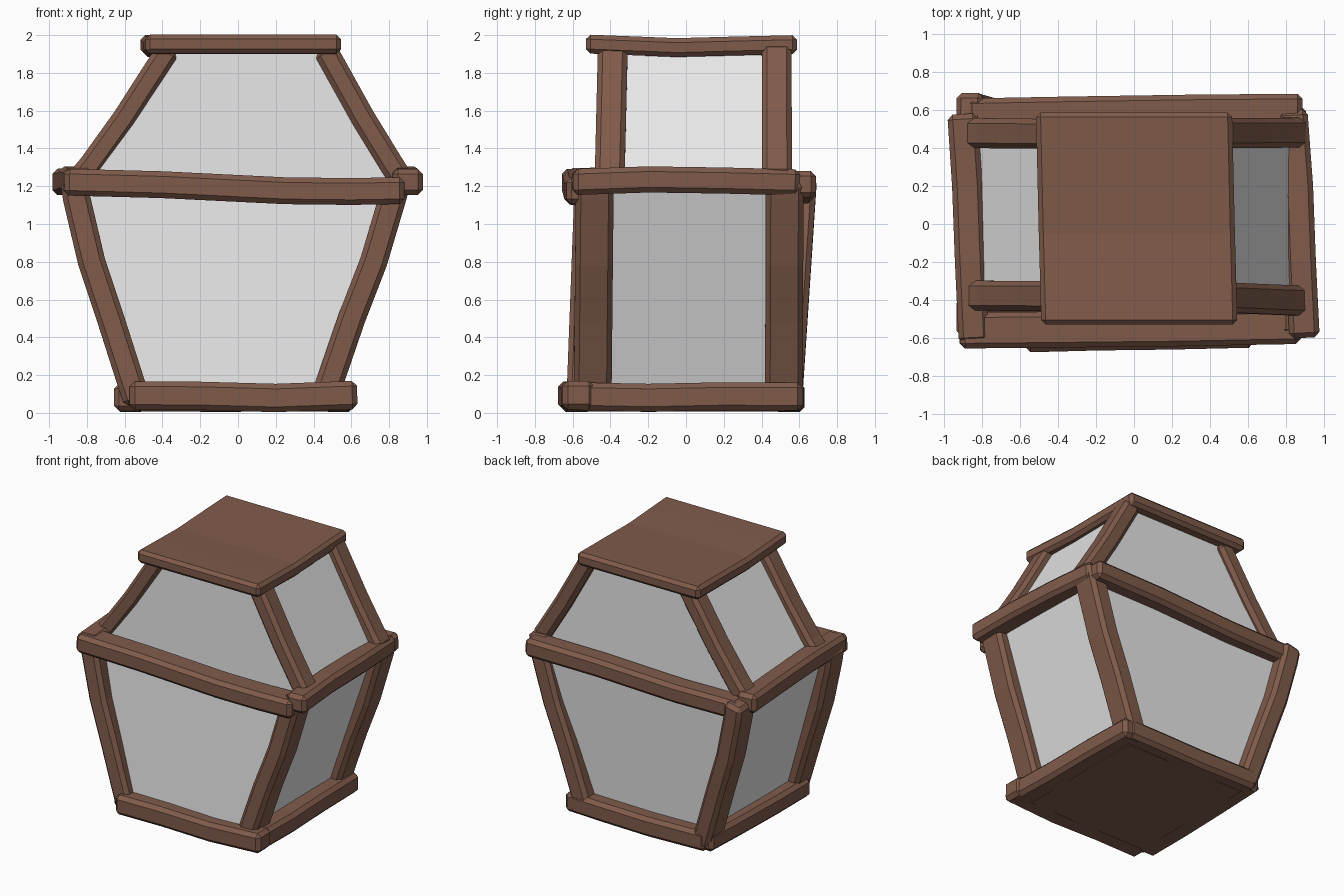
import bpy, bmesh
from mathutils import Vector

if "Cube" in bpy.data.objects:
    bpy.data.objects.remove(bpy.data.objects["Cube"])


def material(name, rgb):
    m = bpy.data.materials.new(name)
    m.diffuse_color = (*rgb, 1)
    m.use_nodes = True
    m.node_tree.nodes["Principled BSDF"].inputs["Base Color"].default_value = m.diffuse_color
    return m


WOOD = material("brown wood", (0.215, 0.105, 0.07))
GLASS = material("pale grey glass", (0.8, 0.8, 0.8))


def finish(name, bm, mat):
    bmesh.ops.recalc_face_normals(bm, faces=bm.faces)
    me = bpy.data.meshes.new(name)
    bm.to_mesh(me)
    bm.free()
    me.materials.append(mat)
    ob = bpy.data.objects.new(name, me)
    bpy.context.collection.objects.link(ob)
    return ob


def loft(name, rings, mat, caps=True):
    bm = bmesh.new()
    vs = [[bm.verts.new(p) for p in r] for r in rings]
    for a, b in zip(vs, vs[1:]):
        for i in range(4):
            j = (i + 1) % 4
            bm.faces.new((a[i], a[j], b[j], b[i]))
    if caps:
        bm.faces.new(vs[0])
        bm.faces.new(vs[-1])
    return finish(name, bm, mat)


def beam(name, pts, side, w, h, chamfer=0.027, upright=False):
    """Chamfered timber along a bent path; w is measured along side."""
    pts = [Vector(p) for p in pts]
    rings = []
    axis = Vector(side)
    main = (pts[-1] - pts[0]).normalized()
    for i, p in enumerate(pts):
        t = (pts[min(i + 1, len(pts) - 1)] - pts[max(i - 1, 0)]).normalized()
        t = (t + main).normalized()
        s = (axis - t * axis.dot(t)).normalized()
        u = t.cross(s)
        if upright:
            s, u = axis, Vector((0, 0, 1))
        rings.append([p + s * (a * w / 2) + u * (b * h / 2)
                      for a, b in ((-1, -1), (1, -1), (1, 1), (-1, 1))])
    ob = loft(name, rings, WOOD)
    mod = ob.modifiers.new("chamfer", 'BEVEL')
    mod.width = chamfer
    mod.segments = 1
    mod.limit_method = 'ANGLE'
    mod.angle_limit = 0.6
    return ob


X, Y = (1, 0, 0), (0, 1, 0)

# Roof slab, gently sagging from front to back
beam("roof_slab", [(0.028, -0.53, 1.953), (0.022, -0.3, 1.944), (0.015, -0.05, 1.934),
                   (0.008, 0.25, 1.942), (0, 0.588, 1.95)], X, 1.035, 0.1, 0.024, True)

# Middle band
beam("band_front", [(-0.92, -0.562, 1.222), (-0.4, -0.557, 1.208), (0.25, -0.55, 1.176),
                    (0.6, -0.543, 1.172), (0.88, -0.538, 1.177)], Y, 0.19, 0.142)
beam("band_back", [(-0.88, 0.58, 1.18), (-0.35, 0.59, 1.178), (0.3, 0.6, 1.205),
                   (0.89, 0.605, 1.21)], Y, 0.165, 0.14)
beam("band_left", [(-0.845, -0.625, 1.225), (-0.865, -0.2, 1.235), (-0.88, 0.2, 1.225),
                   (-0.905, 0.58, 1.222)], X, 0.16, 0.14)
beam("band_right", [(0.9, -0.6, 1.222), (0.88, -0.2, 1.236), (0.865, 0.2, 1.23),
                    (0.835, 0.6, 1.22)], X, 0.16, 0.138)

# Base frame
beam("base_front", [(-0.575, -0.595, 0.092), (-0.2, -0.585, 0.09), (0.2, -0.58, 0.079),
                    (0.63, -0.57, 0.095)], Y, 0.165, 0.15)
beam("base_back", [(-0.59, 0.54, 0.088), (-0.1, 0.545, 0.078), (0.3, 0.545, 0.085),
                   (0.55, 0.54, 0.09)], Y, 0.165, 0.148)
beam("base_left", [(-0.575, -0.575, 0.083), (-0.57, -0.2, 0.078), (-0.565, 0.2, 0.083),
                   (-0.555, 0.6, 0.088)], X, 0.165, 0.145)
beam("base_right", [(0.535, -0.6, 0.088), (0.532, -0.2, 0.08), (0.525, 0.2, 0.088),
                    (0.515, 0.615, 0.086)], X, 0.165, 0.148)
beam("base_floor", [(-0.02, -0.53, 0.07), (-0.02, 0.53, 0.07)], X, 1.02, 0.125, 0.005)

# Corner posts: (x, z) paths, then the y of each post at its foot and top
LOWER = {"left": [(-0.53, 0.05), (-0.563, 0.15), (-0.675, 0.5), (-0.775, 0.8), (-0.853, 1.13), (-0.87, 1.24)],
         "right": [(0.445, 0.05), (0.482, 0.15), (0.602, 0.5), (0.718, 0.8), (0.822, 1.15), (0.845, 1.24)]}
UPPER = {"left": [(-0.86, 1.215), (-0.78, 1.31), (-0.6, 1.56), (-0.382, 1.9), (-0.36, 1.93)],
         "right": [(0.865, 1.235), (0.81, 1.32), (0.663, 1.56), (0.485, 1.88), (0.457, 1.93)]}
LOWER_Y = {("front", "left"): (-0.535, -0.49), ("front", "right"): (-0.495, -0.483),
           ("back", "left"): (0.51, 0.59), ("back", "right"): (0.518, 0.522)}
UPPER_Y = {("front", "left"): (-0.378, -0.38), ("front", "right"): (-0.405, -0.388),
           ("back", "left"): (0.48, 0.475), ("back", "right"): (0.482, 0.48)}
for (depth, side), (y0, y1) in LOWER_Y.items():
    path = [(x, y0 + (y1 - y0) * z / 1.2, z) for x, z in LOWER[side]]
    beam(f"lower_post_{depth}_{side}", path, Y, 0.2, 0.145)
for (depth, side), (y0, y1) in UPPER_Y.items():
    path = [(x, y0 + (y1 - y0) * (z - 1.2) / 0.7, z) for x, z in UPPER[side]]
    beam(f"upper_post_{depth}_{side}", path, Y, 0.158, 0.128)


# Glass panes as open tubes, one below and one above the band
def pane_ring(x0, x1, y0, y1, z):
    return [(x0, y0, z), (x1, y0, z), (x1, y1, z), (x0, y1, z)]


loft("lower_glass", [pane_ring(-0.545, 0.465, -0.565, 0.515, 0.1),
                     pane_ring(-0.87, 0.835, -0.485, 0.58, 1.19)], GLASS, caps=False)
loft("upper_glass", [pane_ring(-0.85, 0.87, -0.445, 0.52, 1.2),
                     pane_ring(-0.37, 0.465, -0.435, 0.51, 1.92)], GLASS, caps=False)
